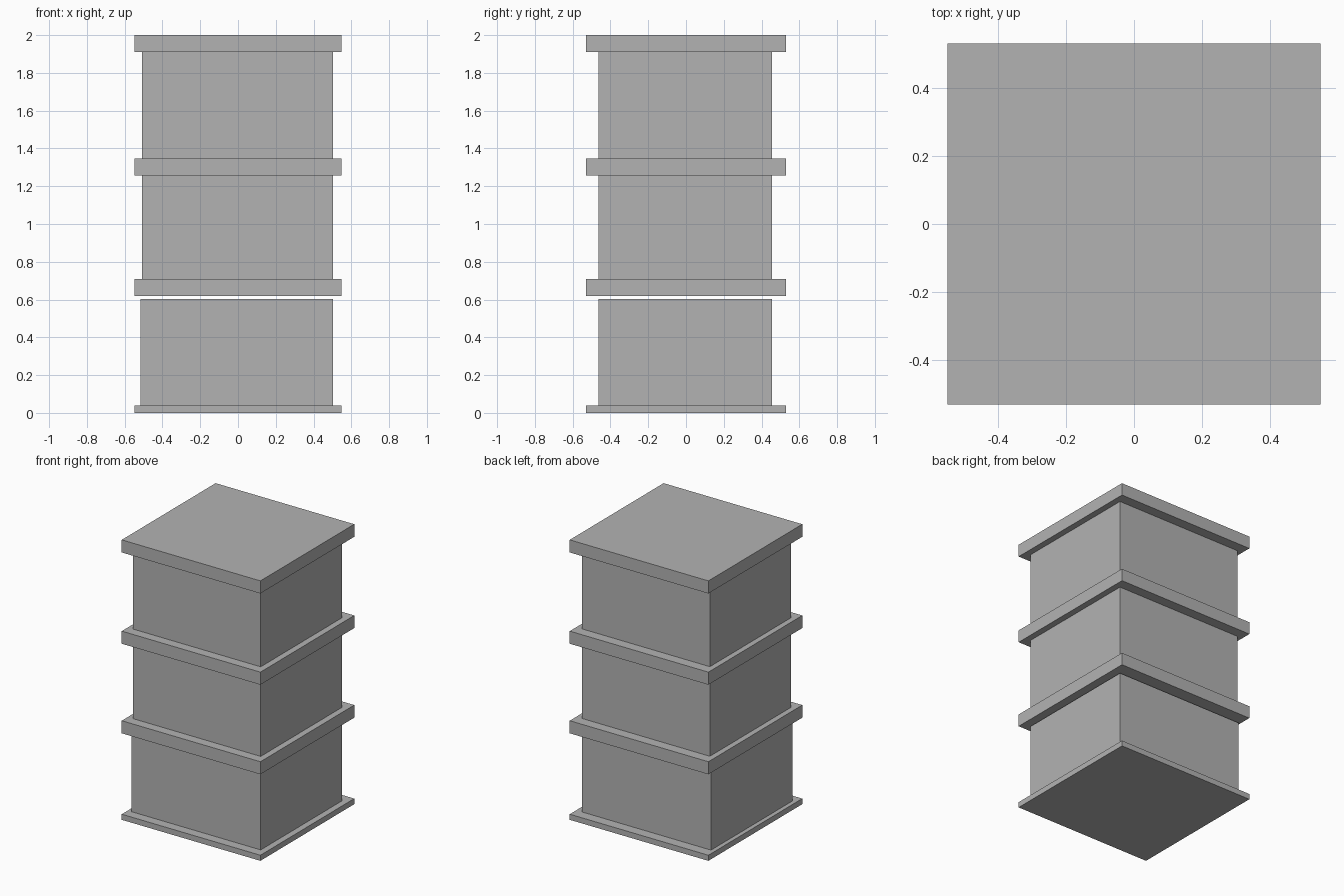
import bpy
from mathutils import Matrix, Vector
import bmesh

cube = bpy.data.objects.get("Cube")
if cube:
    bpy.data.objects.remove(cube, do_unlink=True)

# Single plain grey
GREY = (0.45, 0.45, 0.45, 1.0)
grey = bpy.data.materials.new("plain_grey")
grey.use_nodes = True
grey.diffuse_color = GREY
grey.node_tree.nodes["Principled BSDF"].inputs["Base Color"].default_value = GREY


def box(name, x, y, z):
    """Axis-aligned box from (min, max) ranges."""
    low, high = (Vector(v) for v in zip(x, y, z))
    bm = bmesh.new()
    bmesh.ops.create_cube(bm, size=1, matrix=Matrix.Diagonal((*(high - low), 1)))
    mesh = bpy.data.meshes.new(name)
    bm.to_mesh(mesh)
    bm.free()
    mesh.materials.append(grey)
    obj = bpy.data.objects.new(name, mesh)
    obj.location = (low + high) / 2
    bpy.context.collection.objects.link(obj)


SLAB_X, SLAB_Y = (-0.548, 0.548), (-0.53, 0.53)
WALL_Y = (-0.462, 0.456)

# Thin base plate
box("base_plate", SLAB_X, SLAB_Y, (0, 0.04))

# Storeys: the lowest is slightly wider and stops short of its slab
storeys = [
    ("lower", -0.517, 0.04, 0.603, 0.618),
    ("middle", -0.508, 0.708, 1.258, 1.258),
    ("upper", -0.508, 1.348, 1.91, 1.91),
]
for name, left, bottom, top, slab in storeys:
    box(name + "_storey", (left, 0.503), WALL_Y, (bottom, top))
    box(name + "_slab", SLAB_X, SLAB_Y, (slab, slab + 0.09))
